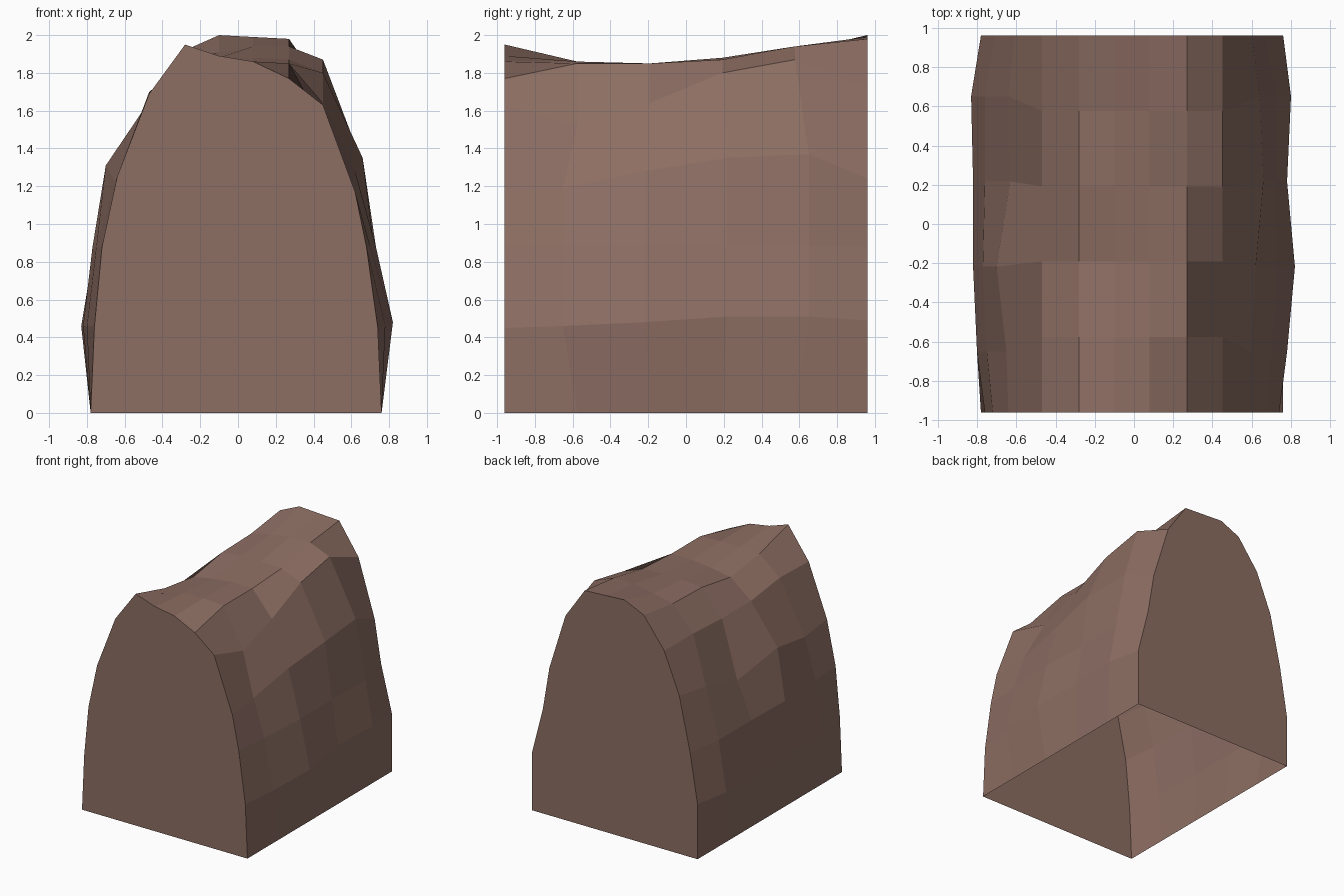
import bpy
import bmesh

default_cube = bpy.data.objects.get("Cube")
if default_cube:
    bpy.data.objects.remove(default_cube, do_unlink=True)


def make_material(name, colour):
    material = bpy.data.materials.new(name)
    material.use_nodes = True
    material.diffuse_color = colour
    shader = material.node_tree.nodes["Principled BSDF"]
    shader.inputs["Base Color"].default_value = colour
    shader.inputs["Roughness"].default_value = 0.9
    return material


# Cross-sections are evenly spaced from the front to the back
SECTION_COUNT = 6
HALF_LENGTH = 0.96
SPACING = 2 * HALF_LENGTH / (SECTION_COUNT - 1)
STATIONS = [section * SPACING - HALF_LENGTH for section in range(SECTION_COUNT)]
SIDE_DRIFT = 1.13


def crest_line(x, heights):
    """A lengthwise line over the top: constant x, varying height."""
    return [(x, y, z) for y, z in zip(STATIONS, heights)]


def flank_line(widths, heights):
    """A lengthwise line on a side, its inner points drifting to the ends."""
    line = []
    for section, (x, z) in enumerate(zip(widths, heights)):
        is_end = section in (0, SECTION_COUNT - 1)
        y = STATIONS[section] * (1 if is_end else SIDE_DRIFT)
        line.append((x, y, z))
    return line


def level(height):
    return [height] * SECTION_COUNT


# Lengthwise lines, from the right foot over the crest to the left foot
right_foot = crest_line(-0.78, level(0))
right_low = flank_line((-.76, -.8, -.82, -.82, -.83, -.78), level(.46))
right_middle = flank_line((-.72, -.75, -.77, -.76, -.76, -.71), level(.88))
right_high = flank_line((-.64, -.65, -.7, -.63, -.64, -.61),
                        (1.25, 1.22, 1.31, 1.18, 1.3, 1.33))
right_shoulder = crest_line(-.47, (1.69, 1.7, 1.65, 1.65, 1.67, 1.67))
right_crest = crest_line(-.28, (1.95, 1.85, 1.8, 1.86, 1.87, 1.92))
middle_right = crest_line(-.1, (1.89, 1.86, 1.83, 1.88, 1.91, 2))
middle_left = crest_line(.08, (1.86, 1.86, 1.85, 1.88, 1.94, 1.99))
left_crest = crest_line(.27, (1.77, 1.85, 1.85, 1.87, 1.94, 1.98))
left_shoulder = crest_line(.45, (1.63, 1.52, 1.64, 1.8, 1.87, 1.72))
left_high = flank_line((.62, .6, .62, .66, .64, .6),
                       (1.17, 1.19, 1.28, 1.35, 1.37, 1.24))
left_middle = flank_line((.68, .7, .73, .72, .73, .66), level(.88))
left_low = flank_line((.74, .78, .82, .78, .8, .76),
                      (.45, .46, .48, .51, .51, .49))
left_foot = crest_line(0.76, level(0))

lines = [right_foot, right_low, right_middle, right_high, right_shoulder,
         right_crest, middle_right, middle_left, left_crest, left_shoulder,
         left_high, left_middle, left_low, left_foot]

# Skin the lines into a faceted ridge with flat ends and an open underside
bm = bmesh.new()
grid = [[bm.verts.new(point) for point in line] for line in lines]
for line, following in zip(grid, grid[1:]):
    for section in range(SECTION_COUNT - 1):
        bm.faces.new((line[section], following[section],
                      following[section + 1], line[section + 1]))
bm.faces.new([line[0] for line in reversed(grid)])
bm.faces.new([line[-1] for line in grid])

mesh = bpy.data.meshes.new("rock_ridge")
bm.to_mesh(mesh)
bm.free()
mesh.materials.append(make_material("brown rock", (0.266, 0.156, 0.125, 1)))
rock_ridge = bpy.data.objects.new("rock_ridge", mesh)
bpy.context.scene.collection.objects.link(rock_ridge)
